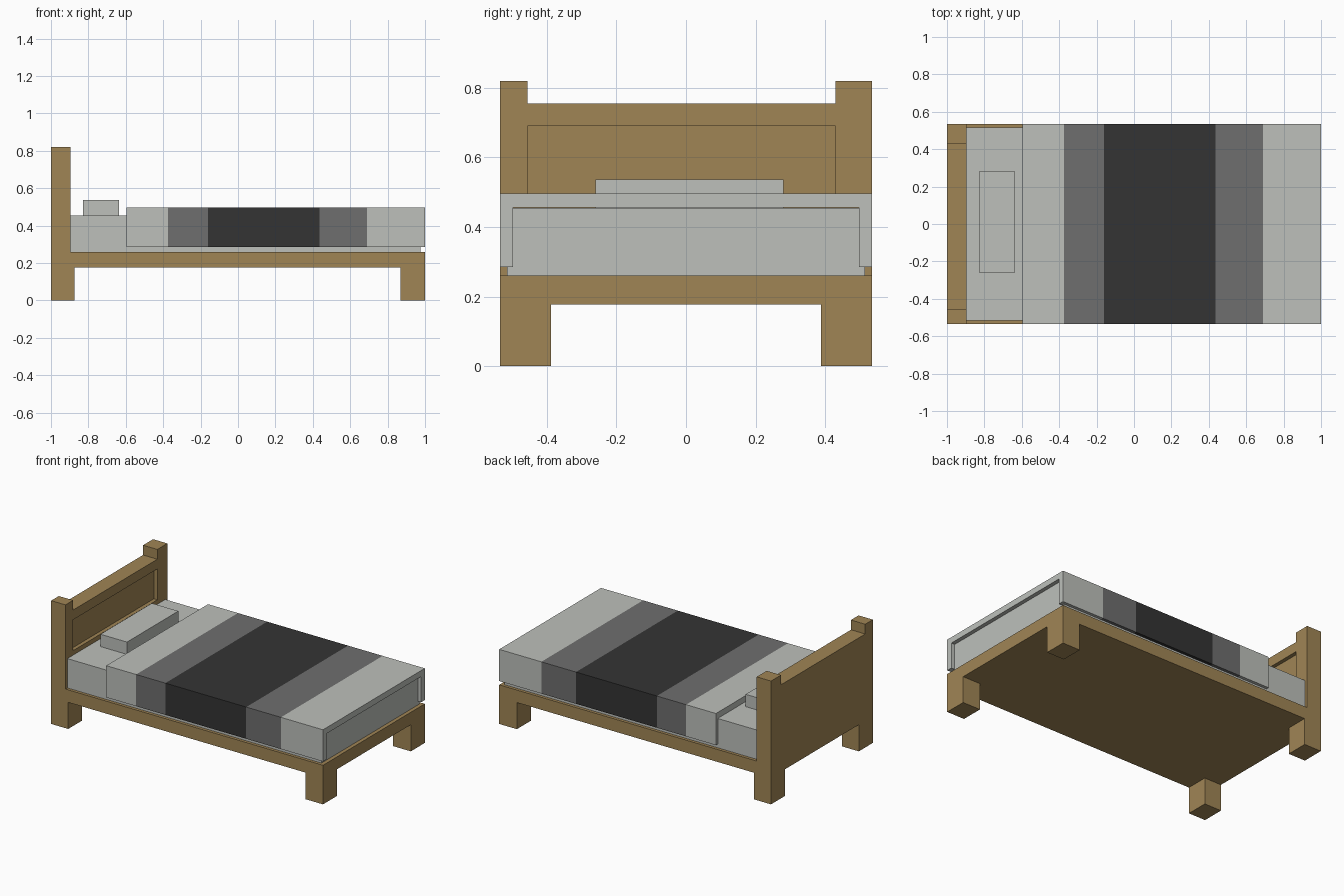
import bpy, bmesh
from mathutils import Vector

cube = bpy.data.objects.get("Cube")
if cube:
    bpy.data.objects.remove(cube, do_unlink=True)


def material(name, rgb):
    m = bpy.data.materials.new(name)
    m.use_nodes = True
    col = (*rgb, 1.0)
    m.diffuse_color = col
    m.node_tree.nodes["Principled BSDF"].inputs["Base Color"].default_value = col
    return m


WOOD = material("oak wood", (0.352, 0.235, 0.091))
LINEN = material("pale linen", (0.509, 0.527, 0.497))
GREY = material("mid grey cloth", (0.156, 0.156, 0.156))
DARK = material("charcoal cloth", (0.034, 0.034, 0.034))


def finish(name, bm, mats):
    bmesh.ops.recalc_face_normals(bm, faces=bm.faces)
    mesh = bpy.data.meshes.new(name)
    bm.to_mesh(mesh)
    bm.free()
    for m in mats:
        mesh.materials.append(m)
    obj = bpy.data.objects.new(name, mesh)
    bpy.context.collection.objects.link(obj)
    return obj


def box(name, x, y, z, mat):
    """Box from (low, high) ranges on each axis."""
    bm = bmesh.new()
    bmesh.ops.create_cube(bm, size=1)
    for v in bm.verts:
        v.co = [(a + b) / 2 + c * (b - a) for c, (a, b) in zip(v.co, (x, y, z))]
    return finish(name, bm, [mat])


W = 0.535                                # half width of the bed
DECK_LOW, DECK_TOP = 0.177, 0.26
HEAD = (-1.0, -0.895)                    # headboard thickness
INNER = (-0.455, 0.43)                   # inner faces of the posts

# Frame: deck and four legs
box("bed_deck", (-1, 1), (-W, W), (DECK_LOW, DECK_TOP), WOOD)
for end, xs in (("head", (-1, -0.875)), ("foot", (0.87, 1))):
    for side, ys in (("right", (-W, -0.388)), ("left", (0.388, W))):
        box(f"{end}_leg_{side}", xs, ys, (0, DECK_LOW), WOOD)

# Headboard: posts, rails and a sunken panel
box("head_post_right", HEAD, (-W, INNER[0]), (DECK_TOP, 0.82), WOOD)
box("head_post_left", HEAD, (INNER[1], W), (DECK_TOP, 0.82), WOOD)
box("headboard_top_rail", HEAD, INNER, (0.69, 0.755), WOOD)
box("headboard_bottom_rail", HEAD, INNER, (DECK_TOP, 0.485), WOOD)
box("headboard_panel", (-1, -0.92), INNER, (0.485, 0.69), WOOD)

# Bedding
box("mattress", (HEAD[1], 0.975), (-0.515, 0.515), (DECK_TOP, 0.455), LINEN)
box("pillow", (-0.83, -0.635), (-0.26, 0.28), (0.455, 0.537), LINEN)

# Blanket: arch profile swept along the bed, cut into coloured bands
profile = [(-W, 0.285), (-W, 0.496), (W, 0.496), (W, 0.285),
           (0.497, 0.285), (0.497, 0.456), (-0.497, 0.456), (-0.497, 0.285)]
bm = bmesh.new()
face = bm.faces.new([bm.verts.new((-0.595, y, z)) for y, z in profile])
swept = bmesh.ops.extrude_face_region(bm, geom=[face], use_keep_orig=True)
bmesh.ops.translate(bm, vec=(1.595, 0, 0),
                    verts=[g for g in swept["geom"] if isinstance(g, bmesh.types.BMVert)])
cuts = [-0.375, -0.16, 0.435, 0.69]
for x in cuts:
    bmesh.ops.bisect_plane(bm, geom=bm.verts[:] + bm.edges[:] + bm.faces[:],
                           plane_co=Vector((x, 0, 0)), plane_no=Vector((1, 0, 0)))
bands = [0, 1, 2, 1, 0]
for f in bm.faces:
    f.material_index = bands[sum(f.calc_center_median().x > x for x in cuts)]
finish("striped_blanket", bm, [LINEN, GREY, DARK])
